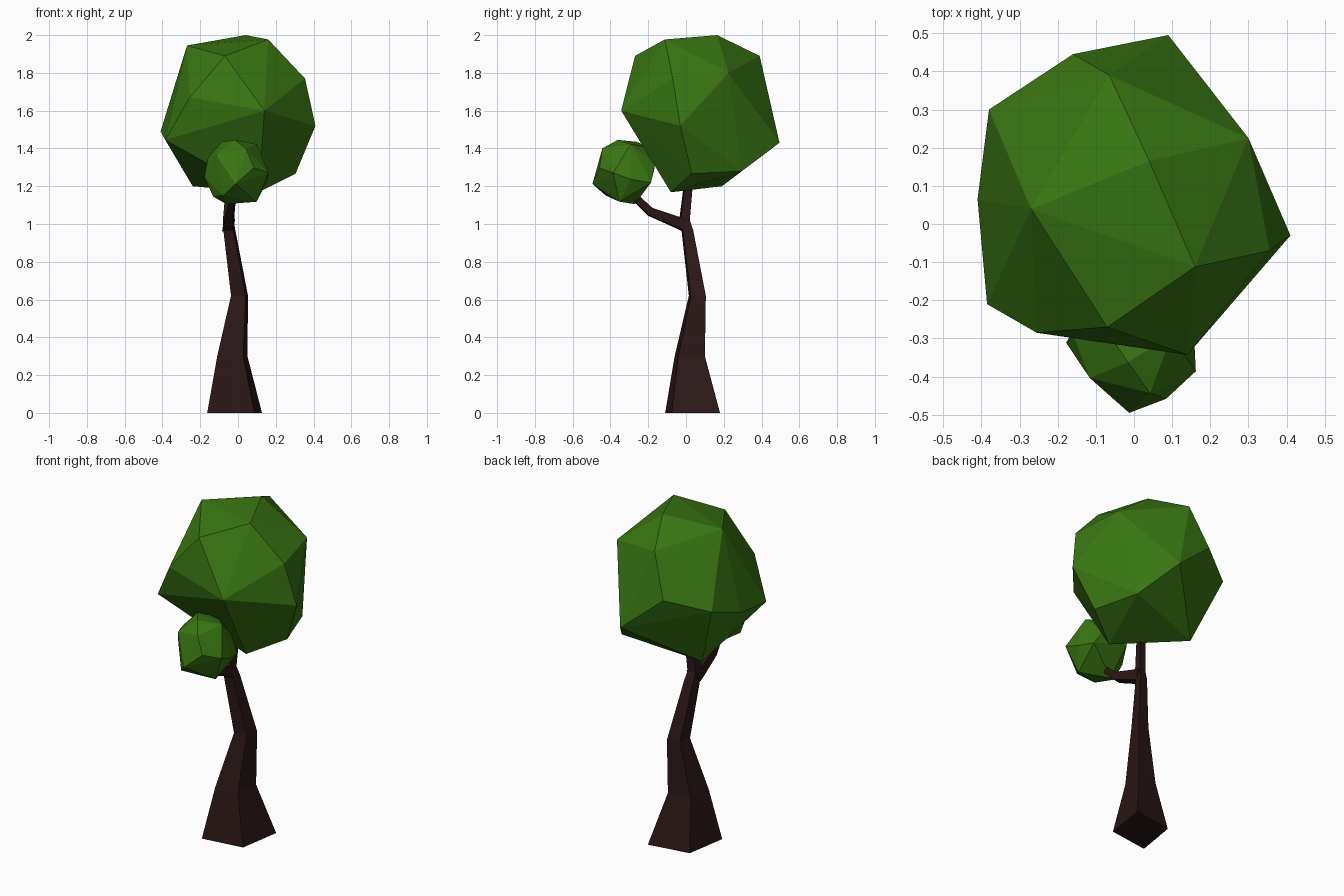
import bpy, bmesh
from math import radians
from mathutils import Vector, Matrix

if "Cube" in bpy.data.objects:
    bpy.data.objects.remove(bpy.data.objects["Cube"])


def material(name, rgb):
    m = bpy.data.materials.new(name)
    m.diffuse_color = (*rgb, 1)
    m.use_nodes = True
    m.node_tree.nodes["Principled BSDF"].inputs["Base Color"].default_value = m.diffuse_color
    return m


def finish(bm, name, mat):
    bmesh.ops.recalc_face_normals(bm, faces=bm.faces[:])
    me = bpy.data.meshes.new(name)
    bm.to_mesh(me)
    bm.free()
    me.materials.append(mat)
    ob = bpy.data.objects.new(name, me)
    bpy.context.collection.objects.link(ob)
    return ob


# Four-sided, slightly skewed wood cross-section (unit width)
SECTION = [(-.5, -.5), (.36, -.38), (.5, .5), (-.36, .36)]


def limb(name, rings, mat):
    """Loft the section through rings of (centre, width, tilt toward the front)."""
    bm = bmesh.new()
    loops = []
    for centre, width, tilt in rings:
        rot = Matrix.Rotation(radians(tilt), 3, 'X')
        loops.append([bm.verts.new(Vector(centre) + rot @ Vector((x * width, y * width, 0)))
                      for x, y in SECTION])
    for a, b in zip(loops, loops[1:]):
        for i in range(4):
            j = (i + 1) % 4
            bm.faces.new((a[i], a[j], b[j], b[i]))
    bm.faces.new(loops[0][::-1])
    bm.faces.new(loops[-1])
    return finish(bm, name, mat)


# Corner points of the faceted crown, listed from top to bottom
CROWN = [(.04, .165, 2.0), (.16, -.112, 1.977), (-.27, .04, 1.945),
         (-.07, -.27, 1.89), (-.065, .39, 1.89), (.30, .225, 1.80),
         (.355, -.07, 1.77), (-.255, -.285, 1.67), (-.16, .445, 1.64),
         (.14, -.343, 1.60), (-.38, .30, 1.575), (.41, -.03, 1.52),
         (-.41, .065, 1.49), (-.385, -.21, 1.445), (.09, .495, 1.43),
         (.22, .295, 1.28), (.305, .03, 1.267), (-.24, .19, 1.20),
         (.11, -.08, 1.168)]


def foliage(name, points, mat):
    bm = bmesh.new()
    for p in points:
        bm.verts.new(p)
    bmesh.ops.convex_hull(bm, input=bm.verts[:])
    return finish(bm, name, mat)


def refit(points, angle, low, high):
    """Spin the points about z, then fit them to a bounding box."""
    rot = Matrix.Rotation(radians(angle), 3, 'Z')
    pts = [rot @ Vector(p) for p in points]
    lo = [min(p[i] for p in pts) for i in range(3)]
    hi = [max(p[i] for p in pts) for i in range(3)]
    return [[low[i] + (p[i] - lo[i]) / (hi[i] - lo[i]) * (high[i] - low[i])
             for i in range(3)] for p in pts]


bark = material("bark", (.025, .009, .009))
leaf = material("leaf", (.04, .18, .006))

# Crooked trunk
limb("trunk", [((-.018, .035, 0), .29, 0), ((-.03, .02, .30), .16, 0),
               ((.008, .06, .62), .09, 0), ((-.045, .008, .96), .062, 12),
               ((-.052, -.008, 1.02), .056, 0), ((-.035, .02, 1.28), .045, 0)], bark)

# Side branch reaching to the front
limb("side_branch", [((-.05, 0, .99), .068, 60), ((-.05, -.05, 1.01), .062, 65),
                     ((-.04, -.19, 1.065), .048, 60), ((-.02, -.31, 1.18), .038, 45)], bark)

# Large and small leaf masses
foliage("large_foliage", CROWN, leaf)
foliage("small_foliage", refit(CROWN, 190, (-.178, -.495, 1.105), (.162, -.165, 1.445)), leaf)
